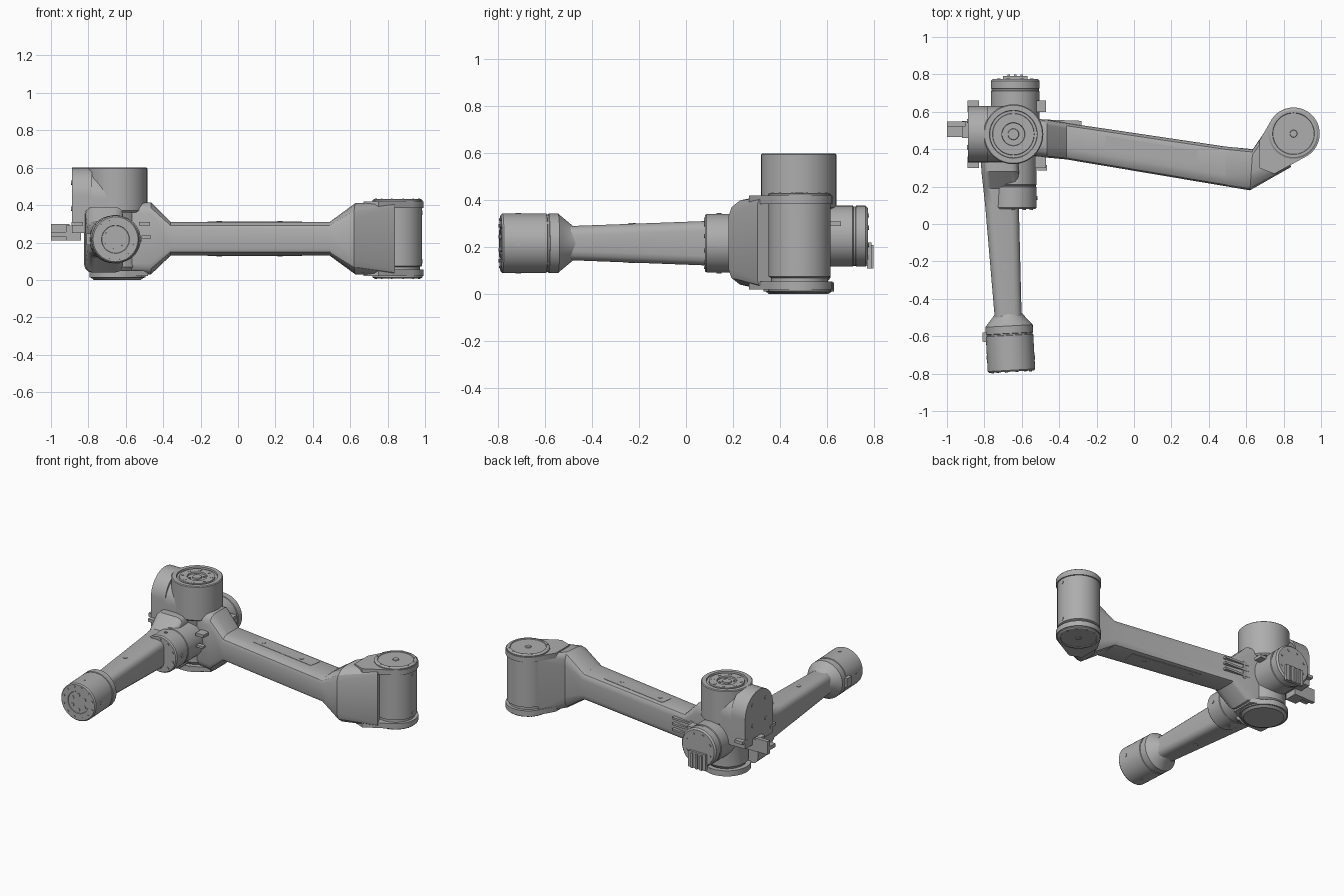
import bpy, bmesh
from math import pi, cos, sin, radians
from mathutils import Vector, Matrix

if "Cube" in bpy.data.objects:
    bpy.data.objects.remove(bpy.data.objects["Cube"])

grey = bpy.data.materials.new("machined grey")
grey.use_nodes = True
grey.diffuse_color = (0.42, 0.42, 0.42, 1)
grey.node_tree.nodes["Principled BSDF"].inputs["Base Color"].default_value = grey.diffuse_color


def finish(name, bm):
    bmesh.ops.recalc_face_normals(bm, faces=bm.faces)
    mesh = bpy.data.meshes.new(name)
    bm.to_mesh(mesh)
    bm.free()
    mesh.materials.append(grey)
    mesh.shade_smooth()
    mesh.set_sharp_from_angle(angle=radians(32))
    obj = bpy.data.objects.new(name, mesh)
    bpy.context.collection.objects.link(obj)


def place(origin, axis):
    turn = Vector(axis).to_track_quat('Z', 'Y').to_matrix().to_4x4()
    return Matrix.Translation(origin) @ turn


def skin(bm, rings):
    """Bridge rings of vertices and cap both ends."""
    n = len(rings[0])
    for a, b in zip(rings, rings[1:]):
        for i in range(n):
            j = (i + 1) % n
            bm.faces.new((a[i], a[j], b[j], b[i]))
    bm.faces.new(rings[0])
    bm.faces.new(rings[-1])


def lathe(name, origin, axis, profile, n=48):
    """Revolve (distance along axis, radius) pairs."""
    bm = bmesh.new()
    m = place(origin, axis)
    skin(bm, [[bm.verts.new(m @ Vector((r * cos(2 * pi * i / n), r * sin(2 * pi * i / n), t)))
               for i in range(n)] for t, r in profile])
    finish(name, bm)


def loft(name, stations):
    """Rounded box section through stations: side a xy, side b xy, low z, high z,
    corner width on side a, corner width on side b, corner height."""
    bm = bmesh.new()
    rings = []
    for a, b, lo, hi, wa, wb, h in stations:
        a, b = Vector(a), Vector(b)
        d = (b - a).normalized()
        ring = []
        for side, w, z, s, t, start in ((a, wa, lo, 1, 1, 0), (b, wb, lo, -1, 1, 1),
                                        (b, wb, hi, -1, -1, 0), (a, wa, hi, 1, -1, 1)):
            for i in range(4):
                q = radians(30 * (3 - i if start else i))
                p = side + d * s * w * (1 - cos(q))
                ring.append(bm.verts.new((p.x, p.y, z + t * h * (1 - sin(q)))))
        rings.append(ring)
    skin(bm, rings)
    finish(name, bm)


def box(name, centre, size, turn=0):
    bm = bmesh.new()
    bmesh.ops.create_cube(bm, size=1)
    m = Matrix.Translation(centre) @ Matrix.Rotation(radians(turn), 4, 'Z') @ Matrix.Diagonal((*size, 1))
    bm.transform(m)
    finish(name, bm)


def bolts(name, origin, axis, ring, count, r=0.009, height=0.004):
    """A circle of low bolt heads on a round face."""
    bm = bmesh.new()
    m = place(origin, axis)
    for i in range(count):
        a = 2 * pi * (i + 0.5) / count
        spot = Matrix.Translation((ring * cos(a), ring * sin(a), 0))
        bmesh.ops.create_cone(bm, cap_ends=True, segments=12, radius1=r, radius2=r,
                              depth=height * 2, matrix=m @ spot)
    finish(name, bm)


def plate(name, points, lo, hi):
    """Extrude an xy outline upwards."""
    bm = bmesh.new()
    skin(bm, [[bm.verts.new((x, y, z)) for x, y in points] for z in (lo, hi)])
    finish(name, bm)


def arc(cx, cy, r, start, end, n=28):
    return [(cx + r * cos(radians(start + (end - start) * i / n)),
             cy + r * sin(radians(start + (end - start) * i / n))) for i in range(n + 1)]


UP, DOWN = (0, 0, 1), (0, 0, -1)
SX, SY = -0.645, 0.48      # shoulder column
EX, EY = 0.853, 0.483      # outer elbow

# Shoulder column with ringed top flange
lathe("column", (SX, SY, 0), UP, [
    (0.36, 0.15), (0.37, 0.16), (0.595, 0.16), (0.6, 0.155), (0.6, 0.128), (0.59, 0.126),
    (0.59, 0.112), (0.598, 0.11), (0.598, 0.062), (0.588, 0.06), (0.588, 0.03), (0.596, 0.028)])
bolts("column_outer_bolts", (SX, SY, 0.598), UP, 0.09, 8, 0.011, 0.002)
bolts("column_inner_bolts", (SX, SY, 0.588), UP, 0.045, 4, 0.008)

# Arched side housing, lower where it runs under the column flange
for name, x0, x1, top in (("arched_housing", -0.888, -0.78, 0.45), ("arched_neck", -0.79, SX, 0.43)):
    bm = bmesh.new()
    outline = [(SY + 0.15, 0.25)] + arc(SY, top, 0.15, 0, 180) + [(SY - 0.15, 0.25)]
    skin(bm, [[bm.verts.new((x, y, z)) for y, z in outline] for x in (x0, x1)])
    finish(name, bm)
bolts("arched_housing_bolts", (-0.888, SY, 0.45), (-1, 0, 0), 0.1, 4, 0.012)

# Lower joint and its bottom cap
lathe("lower_joint", (SX, SY, 0), UP, [(0.05, 0.12), (0.07, 0.135), (0.37, 0.135), (0.4, 0.15)])
lathe("bottom_cap", (SX, SY, 0), UP, [
    (0.0, 0.1), (0.0, 0.125), (0.012, 0.142), (0.012, 0.15), (0.045, 0.15), (0.05, 0.145)])
plate("bottom_fork", [(-0.48, 0.39), (-0.48, 0.54)] + arc(SX, SY, 0.15, 70, 290), 0.02, 0.05)

# Cross barrel, rear cap and rear clip
lathe("rear_barrel", (-0.635, 0.45, 0.247), (0, 1, 0), [
    (0, 0.13), (0.26, 0.13), (0.263, 0.126), (0.272, 0.126), (0.275, 0.13), (0.315, 0.13), (0.325, 0.12)])
bolts("rear_bolts", (-0.635, 0.775, 0.247), (0, 1, 0), 0.095, 8)
box("rear_clip_base", (-0.635, 0.78, 0.165), (0.13, 0.02, 0.11))
for i in (-1, 0, 1):
    box("rear_clip_rib", (-0.635 + i * 0.035, 0.785, 0.16), (0.014, 0.028, 0.1))
lathe("front_barrel", (-0.645, 0.4, 0.217), (0, -1, 0), [
    (0, 0.125), (0.19, 0.125), (0.193, 0.121), (0.2, 0.121), (0.203, 0.125), (0.312, 0.125), (0.32, 0.118)])
bolts("front_barrel_bolts", (-0.645, 0.08, 0.217), (0, -1, 0), 0.1, 10)

# Side bracket and corner tabs
box("side_bracket", (-0.88, 0.505, 0.25), (0.08, 0.09, 0.08))
box("side_bracket_arm", (-0.95, 0.535, 0.255), (0.1, 0.025, 0.09))
box("side_bracket_foot", (-0.95, 0.5, 0.245), (0.1, 0.07, 0.025))
for sx in (-1, 1):
    for sy in (-1, 1):
        box("corner_tab", (-0.68 + sx * 0.18, SY + sy * 0.15, 0.3), (0.06, 0.06, 0.02))
box("front_tab", (-0.49, 0.3, 0.23), (0.05, 0.03, 0.015))

# Long arm, flaring at both ends and bending into the elbow
loft("long_arm", [
    ((-0.57, 0.37), (-0.57, 0.565), 0.03, 0.415, 0.06, 0.03, 0.06),
    ((-0.465, 0.355), (-0.465, 0.558), 0.03, 0.415, 0.06, 0.03, 0.06),
    ((-0.36, 0.345), (-0.36, 0.54), 0.13, 0.31, 0.06, 0.03, 0.04),
    ((0.49, 0.202), (0.49, 0.414), 0.13, 0.31, 0.06, 0.03, 0.04),
    ((0.62, 0.18), (0.635, 0.4), 0.03, 0.41, 0.1, 0.03, 0.08),
    ((0.84, 0.305), (0.735, 0.545), 0.025, 0.415, 0.04, 0.02, 0.03)])
for z, s in ((0.31, 1), (0.13, -1)):
    box("arm_panel", (0.09, 0.393, z), (0.5, 0.08, 0.004), -9)
    for x in (-0.1, 0.225):
        lathe("arm_screw", (x, 0.42 - (x + 0.1) * 0.17, z), (0, 0, s), [(0, 0.014), (0.004, 0.014)], 16)
for z in (0.19, 0.23, 0.27):
    box("arm_clip_rib", (-0.38, 0.535, z), (0.2, 0.04, 0.014), -2)
box("arm_clip_back", (-0.44, 0.54, 0.23), (0.04, 0.03, 0.12))

# Outer elbow: drum between two teardrop fork plates
lathe("elbow_drum", (EX, EY, 0), UP, [
    (0.04, 0.12), (0.07, 0.12), (0.075, 0.132), (0.385, 0.132), (0.39, 0.12), (0.41, 0.12)])
drop = [(0.75, 0.268), (0.67, 0.3), (0.67, 0.445)] + arc(EX, EY, 0.14, 145, -57)
for lo, hi, face, axis in ((0.385, 0.42, 0.42, UP), (0.02, 0.055, 0.02, DOWN)):
    plate("elbow_fork", drop, lo, hi)
    lathe("elbow_cap", (EX, EY, face), axis, [
        (-0.01, 0.134), (0.006, 0.134), (0.012, 0.125), (0.012, 0.112), (0.008, 0.11), (0.008, 0.02), (0.013, 0.018)])
    bolts("elbow_bolts", (EX, EY, face + axis[2] * 0.01), axis, 0.119, 12, 0.005)
for z in (0.1, 0.36):
    bolts("drum_screw", (EX + 0.13, EY, z), (1, 0, 0), 0, 1, 0.012)

# Short arm tapering to the wrist
def across(y, half):
    x = -0.703 - (y - 0.05) * 0.055
    return (x - half, y), (x + half, y)

loft("short_arm", [(*across(y, w), lo, hi, 0.04, 0.04, 0.04) for y, w, lo, hi in (
    (-0.5, 0.072, 0.145, 0.29), (0.1, 0.09, 0.122, 0.312), (0.19, 0.095, 0.12, 0.316),
    (0.28, 0.1, 0.04, 0.39), (0.4, 0.1, 0.04, 0.39))])
for z, s in ((0.305, 1), (0.13, -1)):
    for y in (-0.23, -0.05):
        lathe("short_arm_screw", (-0.69, y, z - s * 0.01), (0, 0, s), [(0, 0.014), (0.008, 0.014)], 16)

# Wrist drum with seam, bolts and side clip
tilt = Vector((0.055, -1, 0)).normalized()
start = Vector((-0.673, -0.46, 0.217))
lathe("wrist", start, tilt, [
    (0, 0.068), (0.02, 0.072), (0.075, 0.118), (0.085, 0.127), (0.125, 0.127), (0.127, 0.123),
    (0.134, 0.123), (0.136, 0.127), (0.322, 0.127), (0.33, 0.12), (0.33, 0.075), (0.326, 0.073)])
bolts("wrist_rim_bolts", start + tilt * 0.33, tilt, 0.105, 12, 0.007)
bolts("wrist_face_bolts", start + tilt * 0.326, tilt, 0.05, 6, 0.012)
for i in range(4):
    d = Vector((cos(i * pi / 2), 0, sin(i * pi / 2)))
    for base in (start + tilt * 0.255, Vector((-0.645, 0.14, 0.217))):
        lathe("drum_side_screw", base + d * 0.124, d, [(0, 0.011), (0.005, 0.011)], 12)
box("wrist_clip", (-0.795, -0.605, 0.217), (0.03, 0.05, 0.06), -3)
